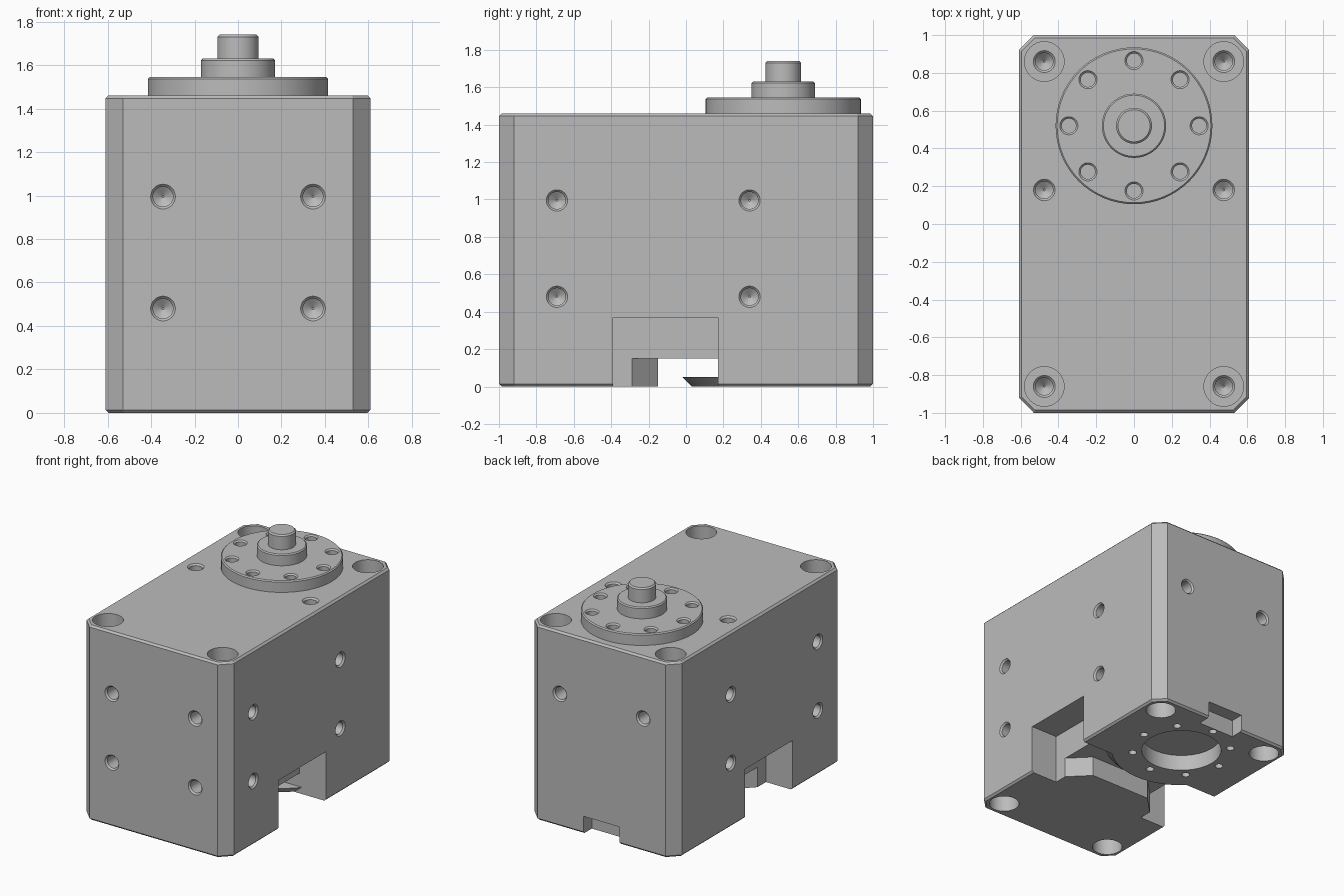
import bpy, bmesh, math
from mathutils import Vector, Matrix

cube = bpy.data.objects.get("Cube")
if cube:
    bpy.data.objects.remove(cube, do_unlink=True)

grey = bpy.data.materials.new("machined_grey")
grey.use_nodes = True
colour = (0.5, 0.5, 0.5, 1)
grey.diffuse_color = colour
grey.node_tree.nodes["Principled BSDF"].inputs["Base Color"].default_value = colour

AXIS_Y = 0.52       # output axis position
BOLT_R = 0.345      # bolt circle radius
HEIGHT = 1.46


def make_object(name, bm):
    bmesh.ops.recalc_face_normals(bm, faces=bm.faces)
    mesh = bpy.data.meshes.new(name)
    bm.to_mesh(mesh)
    bm.free()
    obj = bpy.data.objects.new(name, mesh)
    bpy.context.collection.objects.link(obj)
    mesh.materials.append(grey)
    return obj


def revolve(bm, profile, matrix, sides=32):
    """Add a closed solid turned from (radius, height) points."""
    rings = []
    for r, h in profile:
        rings.append([bm.verts.new(matrix @ Vector((r * math.cos(a), r * math.sin(a), h)))
                      for a in (2 * math.pi * i / sides for i in range(sides))])
    for low, high in zip(rings, rings[1:]):
        for i in range(sides):
            j = (i + 1) % sides
            bm.faces.new((low[i], low[j], high[j], high[i]))
    bm.faces.new(rings[0][::-1])
    bm.faces.new(rings[-1])


def box(bm, low, high):
    low, high = Vector(low), Vector(high)
    size = high - low
    bmesh.ops.create_cube(bm, size=1, matrix=Matrix.Translation((low + high) / 2)
                          @ Matrix.Diagonal((*size, 1)))


def prism(bm, points, z0, z1):
    face = bm.faces.new([bm.verts.new((x, y, z0)) for x, y in points])
    top = bmesh.ops.extrude_face_region(bm, geom=[face])["geom"]
    bmesh.ops.translate(bm, vec=(0, 0, z1 - z0),
                        verts=[v for v in top if isinstance(v, bmesh.types.BMVert)])


def combine(obj, tool, operation="DIFFERENCE"):
    tool.hide_render = True
    mod = obj.modifiers.new("combine", "BOOLEAN")
    mod.operation, mod.solver, mod.object = operation, "EXACT", tool
    bpy.context.view_layer.update()
    result = obj.evaluated_get(bpy.context.evaluated_depsgraph_get())
    mesh = bpy.data.meshes.new_from_object(result)
    obj.modifiers.clear()
    obj.data = mesh
    bpy.data.objects.remove(tool, do_unlink=True)


def drill(bm, place, outward, profile):
    """Profile is (radius, depth below the surface)."""
    turn = Vector(outward).to_track_quat("Z", "Y").to_matrix().to_4x4()
    revolve(bm, [(r, -d) for r, d in profile], Matrix.Translation(place) @ turn)


def bolt_circle(z):
    return [(BOLT_R * math.cos(i * math.pi / 4), AXIS_Y + BOLT_R * math.sin(i * math.pi / 4), z)
            for i in range(8)]


# Housing block with chamfered corners and rims
bm = bmesh.new()
box(bm, (-0.61, -1, 0), (0.61, 1, HEIGHT))
upright = [e for e in bm.edges if abs(e.verts[0].co.z - e.verts[1].co.z) > 1]
bmesh.ops.bevel(bm, geom=upright, offset=0.08, segments=1, affect="EDGES")
rims = [e for e in bm.edges if abs(e.verts[0].co.z - e.verts[1].co.z) < 0.01]
bmesh.ops.bevel(bm, geom=rims, offset=0.014, segments=1, affect="EDGES")
housing = make_object("housing", bm)

# Side pockets and rear cable notch
bm = bmesh.new()
for s in (-1, 1):
    xs = sorted((s * 0.39, s * 0.8))
    box(bm, (xs[0], -0.39, -0.1), (xs[1], 0.17, 0.37))
box(bm, (-0.15, 0.9, -0.1), (0.15, 1.1, 0.13))
combine(housing, make_object("pocket_cutter", bm))

# Cross channel joining the pockets
bm = bmesh.new()
half = [(0.25, -0.15), (0.39, -0.29), (0.45, -0.29), (0.45, 0.17)]
prism(bm, half + [(-x, y) for x, y in reversed(half)], -0.1, 0.15)
combine(housing, make_object("channel_cutter", bm))

# Tapered round lip reaching into the channel
bm = bmesh.new()
revolve(bm, [(0.49, 0), (0.54, 0.05)], Matrix.Translation((0, AXIS_Y, 0)), 64)
cut = bmesh.ops.bisect_plane(bm, geom=bm.verts[:] + bm.edges[:] + bm.faces[:],
                             plane_co=(0, 0.3, 0), plane_no=(0, 1, 0), clear_outer=True)
bmesh.ops.holes_fill(bm, edges=[e for e in bm.edges if e.is_boundary])
combine(housing, make_object("lip", bm), "UNION")

# Screw holes, counterbores and the lower bearing seat
screw = [(0.057, -0.05), (0.057, 0), (0.046, 0.012), (0.046, 0.12), (0.005, 0.15)]
counterbore = [(0.105, -0.05), (0.105, 0.25), (0.058, 0.25), (0.046, 0.262),
               (0.046, 0.36), (0.005, 0.4)]
bm = bmesh.new()
for s in (-1, 1):
    for z in (0.48, 0.995):
        for y in (-0.69, 0.34):
            drill(bm, (s * 0.61, y, z), (s, 0, 0), screw)
        drill(bm, (s * 0.345, -1, z), (0, -1, 0), screw)
    drill(bm, (s * 0.345, 1, 0.995), (0, 1, 0), screw)
    drill(bm, (s * 0.475, 0.18, HEIGHT), (0, 0, 1), screw)
    for y in (-0.86, 0.86):
        drill(bm, (s * 0.475, y, HEIGHT), (0, 0, 1), counterbore)
        drill(bm, (s * 0.475, y, 0), (0, 0, -1), counterbore)
drill(bm, (0, AXIS_Y, 0), (0, 0, -1), [(0.28, -0.05), (0.28, 0.12)])
for place in bolt_circle(0):
    drill(bm, place, (0, 0, -1), [(0.028, -0.05), (0.028, 0.1)])
combine(housing, make_object("hole_cutter", bm))

# Output flange with bolt holes
axis = Matrix.Translation((0, AXIS_Y, 0))
bm = bmesh.new()
revolve(bm, [(0.415, HEIGHT), (0.415, 1.537), (0.407, 1.545)], axis, 64)
flange = make_object("output_flange", bm)
bm = bmesh.new()
for place in bolt_circle(1.545):
    drill(bm, place, (0, 0, 1), [(0.048, -0.05), (0.048, 0), (0.038, 0.01), (0.038, 0.07)])
combine(flange, make_object("flange_cutter", bm))

# Collar and shaft
bm = bmesh.new()
revolve(bm, [(0.17, 1.54), (0.17, 1.622), (0.162, 1.63)], axis, 48)
collar = make_object("shaft_collar", bm)
bm = bmesh.new()
revolve(bm, [(0.095, 1.62), (0.095, 1.73), (0.085, 1.74)], axis, 48)
shaft = make_object("output_shaft", bm)

# Smooth round walls, keep machined edges sharp
bpy.ops.object.select_all(action="DESELECT")
for obj in (housing, flange, collar, shaft):
    obj.select_set(True)
bpy.context.view_layer.objects.active = housing
bpy.ops.object.shade_smooth_by_angle(angle=math.radians(30))
